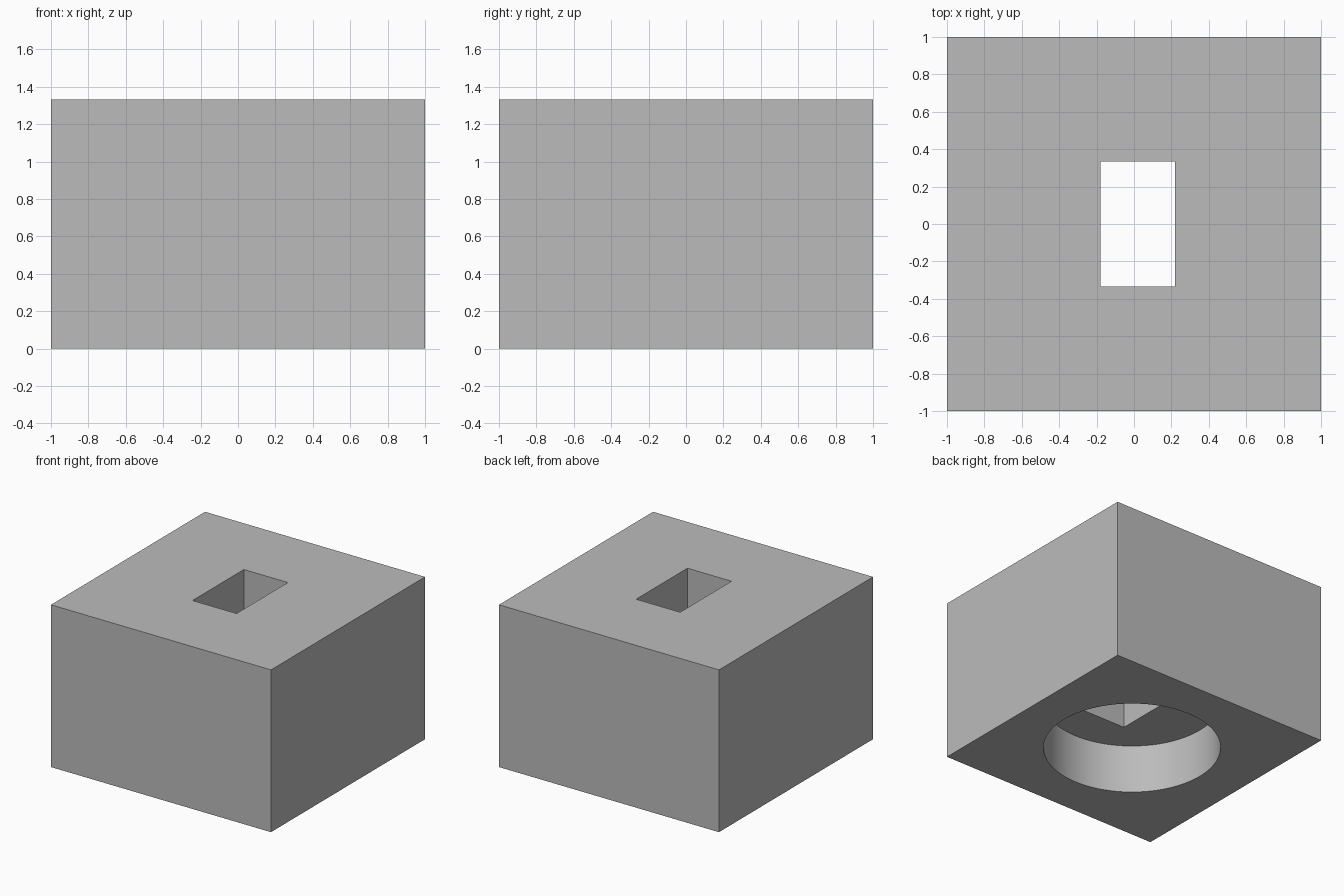
import bpy
import math

cube = bpy.data.objects.get("Cube")
if cube:
    bpy.data.objects.remove(cube, do_unlink=True)

HEIGHT = 4 / 3
RECESS_DEPTH = 0.4
HOLE_X = 0.02

# Single flat grey
grey = bpy.data.materials.new("plain_grey")
grey.use_nodes = True
colour = (0.5, 0.5, 0.5, 1)
grey.diffuse_color = colour
grey.node_tree.nodes["Principled BSDF"].inputs["Base Color"].default_value = colour


def box(name, size, centre):
    bpy.ops.mesh.primitive_cube_add(size=1, location=centre)
    obj = bpy.context.object
    obj.name = name
    obj.scale = size
    bpy.ops.object.transform_apply(location=True, rotation=False, scale=True)
    obj.data.materials.append(grey)
    return obj


def cut(target, cutter):
    cutter.hide_render = True
    mod = target.modifiers.new(cutter.name, "BOOLEAN")
    mod.operation = "DIFFERENCE"
    mod.solver = "EXACT"
    mod.object = cutter
    bpy.context.view_layer.objects.active = target
    bpy.ops.object.modifier_apply(modifier=mod.name)
    bpy.data.objects.remove(cutter, do_unlink=True)


# Solid block
block = box("block", (2, 2, HEIGHT), (0, 0, HEIGHT / 2))

# Rectangular slot through the full height
slot = box("slot_cutter", (0.4, 2 / 3, HEIGHT * 2), (HOLE_X, 0, HEIGHT / 2))
cut(block, slot)

# Round recess in the underside
bpy.ops.mesh.primitive_cylinder_add(
    vertices=96, radius=2 / 3, depth=RECESS_DEPTH * 2, location=(HOLE_X, 0, 0))
recess = bpy.context.object
recess.name = "recess_cutter"
recess.data.materials.append(grey)
cut(block, recess)

# Smooth round wall, sharp edges elsewhere
bpy.ops.object.select_all(action="DESELECT")
block.select_set(True)
bpy.context.view_layer.objects.active = block
bpy.ops.object.shade_smooth_by_angle(angle=math.radians(30))
